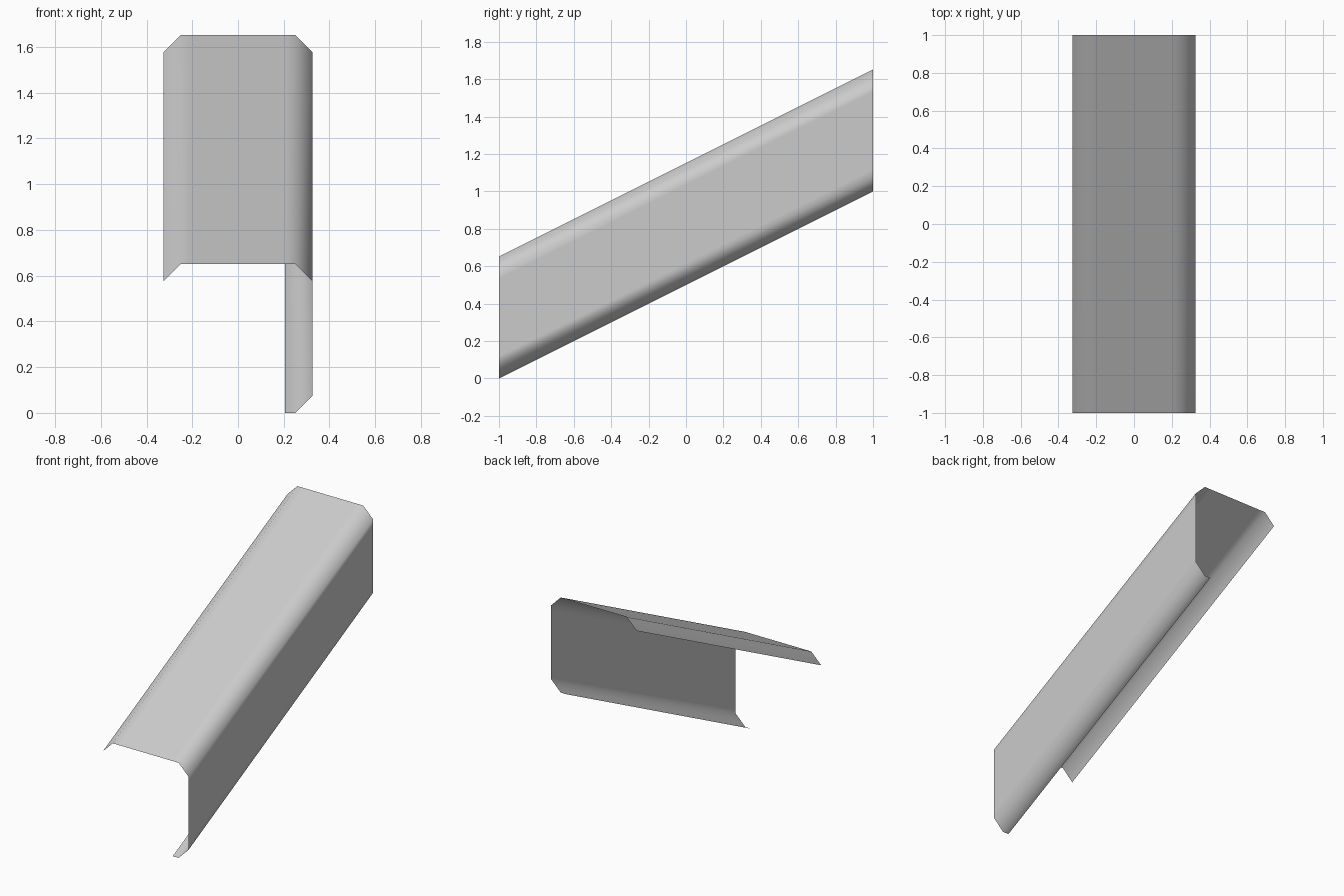
import bpy
import bmesh

cube = bpy.data.objects.get("Cube")
if cube:
    bpy.data.objects.remove(cube, do_unlink=True)

# Plain grey sheet material
grey = bpy.data.materials.new("light grey")
grey.use_nodes = True
color = (0.6, 0.6, 0.6, 1.0)
grey.diffuse_color = color
grey.node_tree.nodes["Principled BSDF"].inputs["Base Color"].default_value = color

# Channel section: top plate, bevelled corners, one side wall and a bottom lip
HALF, TOP, BEVEL, LOOP = 0.325, 0.652, 0.075, 0.045
inner = HALF - BEVEL
profile = [
    (-HALF, TOP - BEVEL),
    (-inner, TOP),
    (-inner + LOOP, TOP),
    (inner - LOOP, TOP),
    (inner, TOP),
    (HALF, TOP - BEVEL),
    (HALF, TOP - BEVEL - LOOP),
    (HALF, BEVEL + LOOP),
    (HALF, BEVEL),
    (inner, 0),
    (inner - LOOP, 0),
]

# Sweep the section along the rising slope
bm = bmesh.new()
front = [bm.verts.new((x, -1, z)) for x, z in profile]
back = [bm.verts.new((x, 1, z + 1)) for x, z in profile]
for i in range(len(profile) - 1):
    face = bm.faces.new((front[i], front[i + 1], back[i + 1], back[i]))
    face.smooth = True

mesh = bpy.data.meshes.new("sloped_channel")
bm.to_mesh(mesh)
bm.free()
mesh.materials.append(grey)
channel = bpy.data.objects.new("sloped_channel", mesh)
bpy.context.collection.objects.link(channel)
